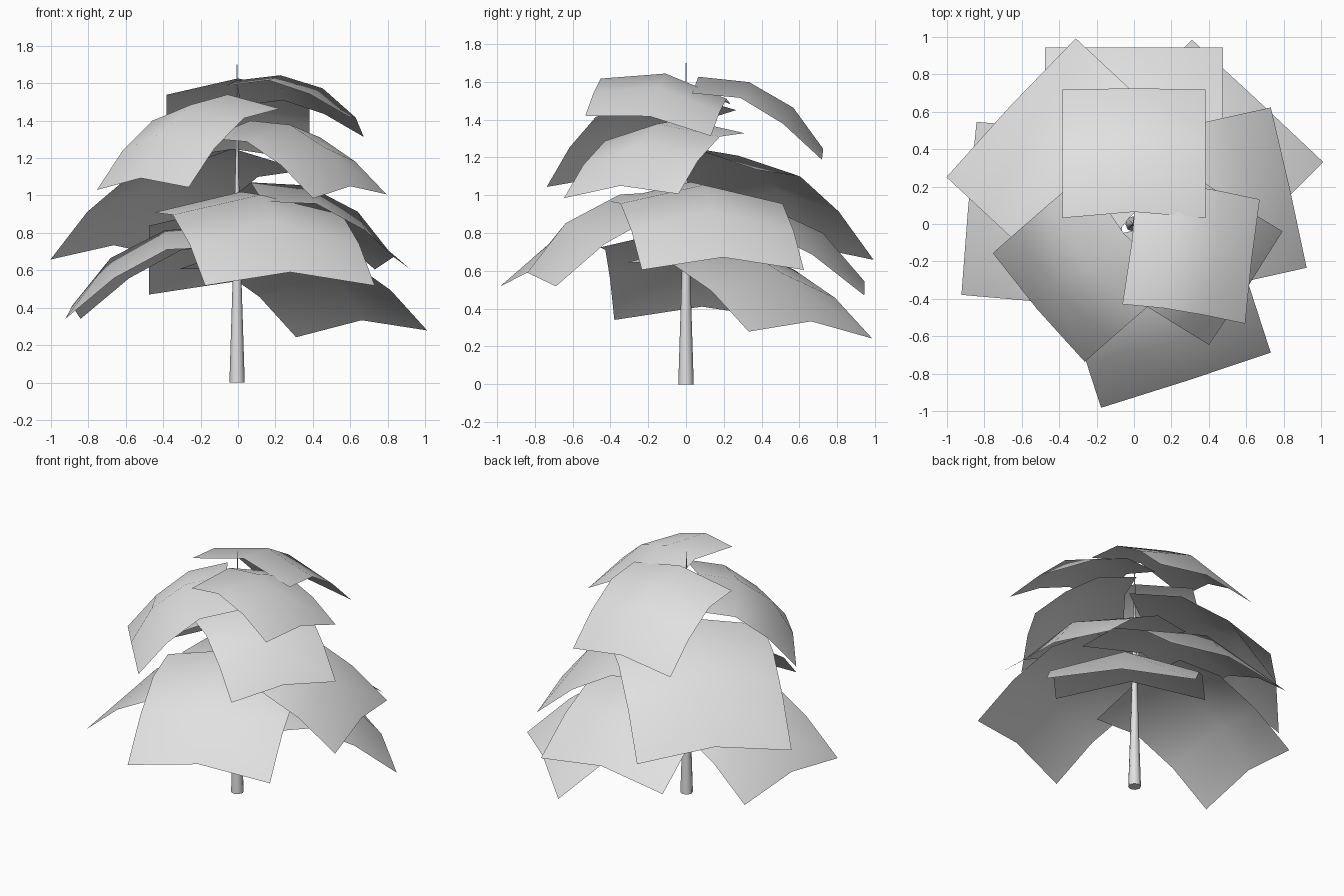
import bpy, bmesh
from math import radians, sin, cos
from mathutils import Matrix, Vector

cube = bpy.data.objects.get("Cube")
if cube:
    bpy.data.objects.remove(cube, do_unlink=True)

grey = bpy.data.materials.new("plain_grey")
grey.use_nodes = True
grey.diffuse_color = (0.75, 0.75, 0.75, 1)
grey.node_tree.nodes["Principled BSDF"].inputs["Base Color"].default_value = (0.75, 0.75, 0.75, 1)


def finish(name, bm):
    mesh = bpy.data.meshes.new(name)
    bm.to_mesh(mesh)
    bm.free()
    mesh.materials.append(grey)
    obj = bpy.data.objects.new(name, mesh)
    bpy.context.collection.objects.link(obj)
    bpy.ops.object.select_all(action='DESELECT')
    obj.select_set(True)
    bpy.context.view_layer.objects.active = obj
    bpy.ops.object.shade_smooth_by_angle(angle=radians(60))


# Offset of the side edges from the ridge, from the trunk end to the tip
SIDE_DROP = ((0.02, -0.121), (0.002, -0.125), (-0.004, -0.133), (0.03, -0.07))


def branch(name, base, size, azimuth, pitch, roll):
    """Unit-wide sheet with a centre ridge, arched down in three segments."""
    bm = bmesh.new()
    place = (Matrix.Translation(base) @ Matrix.Rotation(radians(azimuth), 4, 'Z')
             @ Matrix.Rotation(radians(pitch), 4, 'Y')
             @ Matrix.Rotation(radians(roll), 4, 'X') @ Matrix.Scale(size, 4))
    ridge = [Vector((0, 0, 0))]
    for bend in (24, 0, -24):
        a = radians(bend)
        ridge.append(ridge[-1] + Vector((cos(a), 0, sin(a))) * 0.355)
    rows = []
    for p, (dx, dz) in zip(ridge, SIDE_DROP):
        right, left = (p + Vector((dx, s * 0.502, dz)) for s in (-1, 1))
        rows.append([bm.verts.new(place @ v) for v in (right, p, left)])
    for r, n in zip(rows, rows[1:]):
        for i in range(2):
            bm.faces.new((r[i], n[i], n[i + 1], r[i + 1]))
    finish(name, bm)


# Trunk: tapering round pole
SIDES = 8
bm = bmesh.new()
rings = []
for z, r in ((0, 0.041), (0.57, 0.023), (1.25, 0.007), (1.7, 0.002)):
    rings.append([bm.verts.new((r * cos(radians(360 * i / SIDES)) - 0.005,
                                r * sin(radians(360 * i / SIDES)), z))
                  for i in range(SIDES)])
for lo, hi in zip(rings, rings[1:]):
    for i in range(SIDES):
        j = (i + 1) % SIDES
        bm.faces.new((lo[i], lo[j], hi[j], hi[i]))
bm.faces.new(rings[0][::-1])
bm.faces.new(rings[-1])
finish("trunk", bm)

# Branches: inner ridge point, width, azimuth, pitch, roll (top to bottom)
branches = [
    ((-0.01, -0.085, 1.615), 0.675, -9.5, 17, -9.5),
    ((0, 0.065, 1.626), 0.76, 90, 30, 0),
    ((-0.055, -0.05, 1.54), 0.758, 221, 36, 1.3),
    ((0.065, -0.012, 1.40), 0.72, -32, 29, 2),
    ((-0.026, 0.033, 1.25), 1.01, 137, 30.6, 0),
    ((0.068, 0.025, 1.07), 0.875, 12.6, 27, 0),
    ((0.016, -0.03, 1.02), 0.95, -72, 26.8, 0),
    ((0, 0.083, 0.95), 0.95, 90, 25.3, 0),
    ((-0.063, 0.012, 0.832), 0.925, 175, 27, 0),
    ((0.057, 0.037, 0.738), 0.955, 46, 25, -2.4),
]
for i, spec in enumerate(branches):
    branch(f"branch_{i + 1}", *spec)
